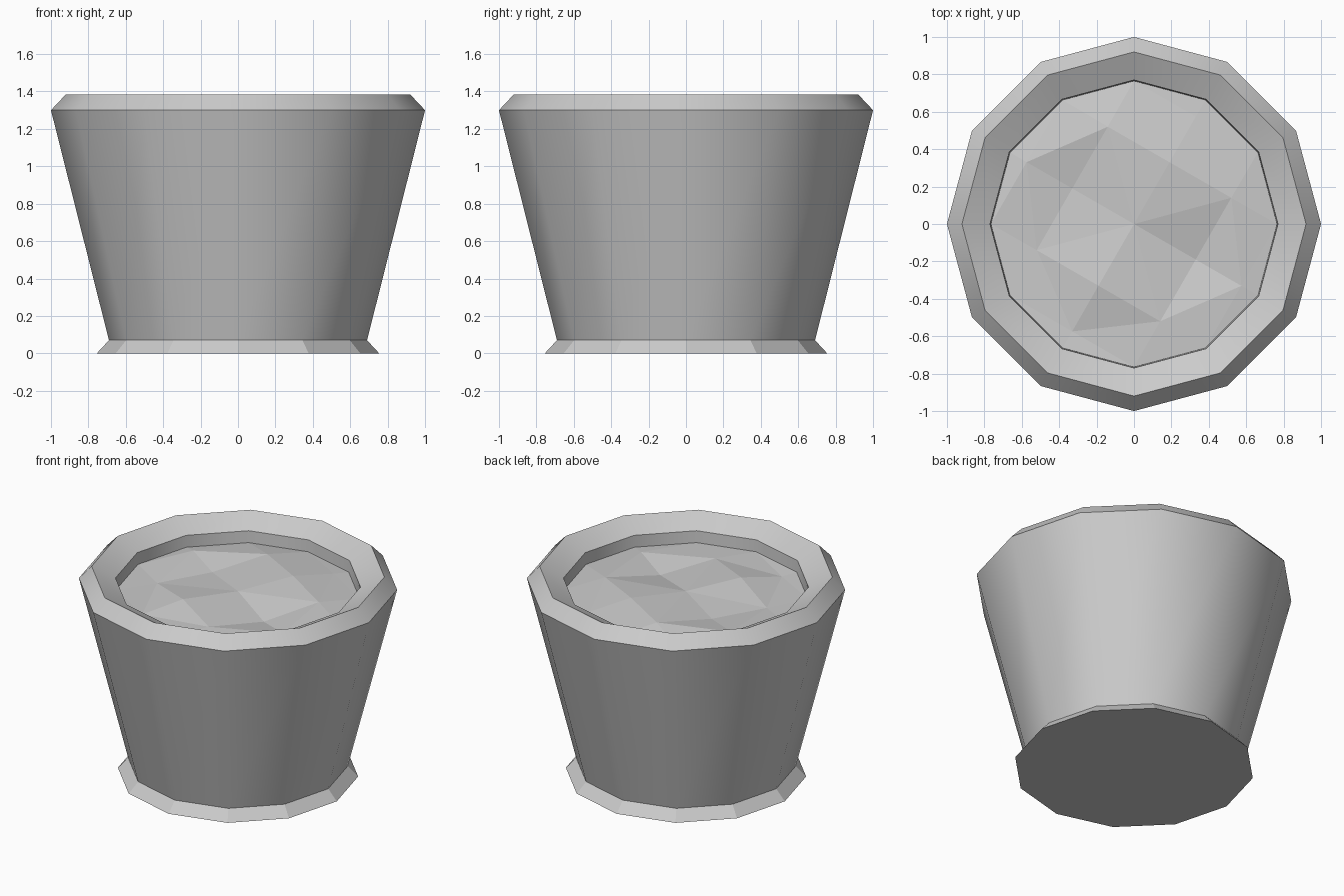
import bpy, bmesh, math
from mathutils import Vector
from mathutils.geometry import delaunay_2d_cdt

if "Cube" in bpy.data.objects:
    bpy.data.objects.remove(bpy.data.objects["Cube"])

SIDES = 12


def ring(radius):
    return [(radius * math.cos(2 * math.pi * k / SIDES),
             radius * math.sin(2 * math.pi * k / SIDES)) for k in range(SIDES)]


def make_object(name, bm):
    bmesh.ops.recalc_face_normals(bm, faces=bm.faces)
    mesh = bpy.data.meshes.new(name)
    bm.to_mesh(mesh)
    bm.free()
    obj = bpy.data.objects.new(name, mesh)
    bpy.context.collection.objects.link(obj)
    return obj


# Pot: twelve-sided wall with flared foot and bevelled lip, (radius, height)
profile = [(0.755, 0), (0.69, 0.07), (1.0, 1.30), (0.92, 1.385),
           (0.77, 1.31), (0.765, 1.22)]
bm = bmesh.new()
rings = [[bm.verts.new((x, y, z)) for x, y in ring(r)] for r, z in profile]
bm.faces.new(rings[0][::-1])
for level in range(len(rings) - 1):
    lo, hi = rings[level], rings[level + 1]
    for k in range(SIDES):
        n = (k + 1) % SIDES
        face = bm.faces.new((lo[k], lo[n], hi[n], hi[k]))
        face.smooth = level > 0          # foot stays faceted
# Sharp creases between the bands
for a, b in ((1, 1), (2, 2), (3, 3), (4, 4)):
    for k in range(SIDES):
        edge = bm.edges.get((rings[a][k], rings[b][(k + 1) % SIDES]))
        edge.smooth = False
make_object("pot", bm)

# Soil: coarse faceted grid, turned 30 degrees, joined to the pot wall
a, b = Vector((0.19, 0.33)), Vector((0.33, -0.19))
bumps = [(0, 0, 1.25),
         (1, 0, 1.28), (-1, 0, 1.27), (0, 1, 1.20), (0, -1, 1.22),
         (1, 1, 1.26), (-1, -1, 1.22), (1, -1, 1.27), (-1, 1, 1.24),
         (1.74, 0, 1.24), (-1.74, 0, 1.22), (0, 1.74, 1.24), (0, -1.74, 1.25)]
points = [a * i + b * j for i, j, z in bumps]
heights = [z for i, j, z in bumps] + [1.23] * SIDES
points += [Vector(p) for p in ring(0.765)]
ridges = [(0, 5), (0, 6), (0, 7), (0, 8)]
coords, _, faces, origin, _, _ = delaunay_2d_cdt(points, ridges, [], 0, 1e-5)
bm = bmesh.new()
verts = [bm.verts.new((p.x, p.y, heights[origin[k][0]]))
         for k, p in enumerate(coords)]
for f in faces:
    bm.faces.new([verts[k] for k in f])
soil = make_object("soil", bm)
if soil.data.polygons[0].normal.z < 0:
    soil.data.flip_normals()
